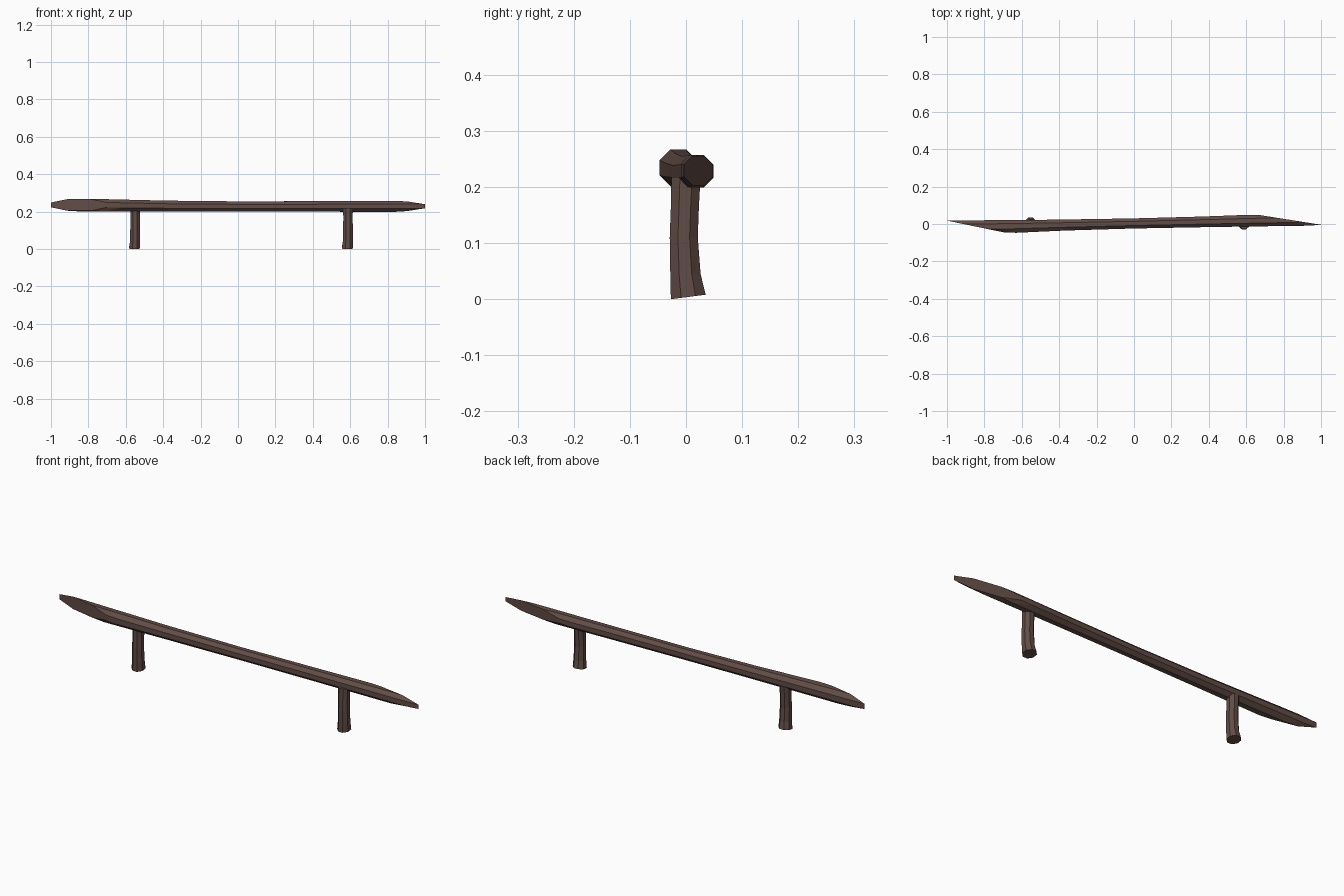
import bpy, math

if "Cube" in bpy.data.objects:
    bpy.data.objects.remove(bpy.data.objects["Cube"])

SIDES = 8

wood = bpy.data.materials.new("dark_wood")
wood.diffuse_color = (0.12, 0.073, 0.061, 1)
wood.use_nodes = True
wood.node_tree.nodes["Principled BSDF"].inputs["Base Color"].default_value = wood.diffuse_color


def loft(name, rings):
    """Skin a list of vertex rings and cap both ends."""
    verts = [v for ring in rings for v in ring]
    faces = [tuple(reversed(range(SIDES)))]
    for k in range(len(rings) - 1):
        a, b = k * SIDES, (k + 1) * SIDES
        for i in range(SIDES):
            j = (i + 1) % SIDES
            faces.append((a + i, a + j, b + j, b + i))
    faces.append(tuple(range(len(verts) - SIDES, len(verts))))
    mesh = bpy.data.meshes.new(name)
    mesh.from_pydata(verts, [], faces)
    mesh.materials.append(wood)
    obj = bpy.data.objects.new(name, mesh)
    bpy.context.collection.objects.link(obj)
    return obj


def octagon(radius):
    """Octagon with flats facing the axes; radius reaches the flats."""
    r = radius / math.cos(math.pi / SIDES)
    angles = [(i + 0.5) * 2 * math.pi / SIDES for i in range(SIDES)]
    return [(r * math.cos(a), r * math.sin(a)) for a in angles]


# Log beam: x, y, z, radius, slant of the ring along x
beam = [(-0.85, -0.013, 0.236, 0.031, 0.15),
        (-0.78, -0.014, 0.234, 0.033, 0.15),
        (-0.40, -0.006, 0.230, 0.029, 0.03),
        (0.00, 0.003, 0.228, 0.027, 0.0),
        (0.40, 0.012, 0.228, 0.028, 0.03),
        (0.77, 0.020, 0.228, 0.029, 0.165),
        (0.835, 0.022, 0.229, 0.026, 0.165)]
loft("log_beam", [[(x - s * dy / r, y + dy, z + dz) for dy, dz in octagon(r)]
                  for x, y, z, r, s in beam])

# Bent legs: x offset, y, z, radius in x, radius in y, slant of the ring in z
leg = [(-0.003, 0.004, 0.004, 0.030, 0.031, 0.004),
       (0.0, -0.001, 0.045, 0.027, 0.027, 0.0),
       (0.0, -0.004, 0.110, 0.026, 0.025, 0.0),
       (0.0, -0.002, 0.165, 0.025, 0.025, 0.0),
       (0.0, 0.000, 0.218, 0.026, 0.026, 0.0)]
for side, px in (("left", -0.55), ("right", 0.588)):
    loft(side + "_leg", [[(px + ox + dx * rx, y + dy * ry, z + s * dy)
                          for dx, dy in octagon(1)]
                         for ox, y, z, rx, ry, s in leg])
